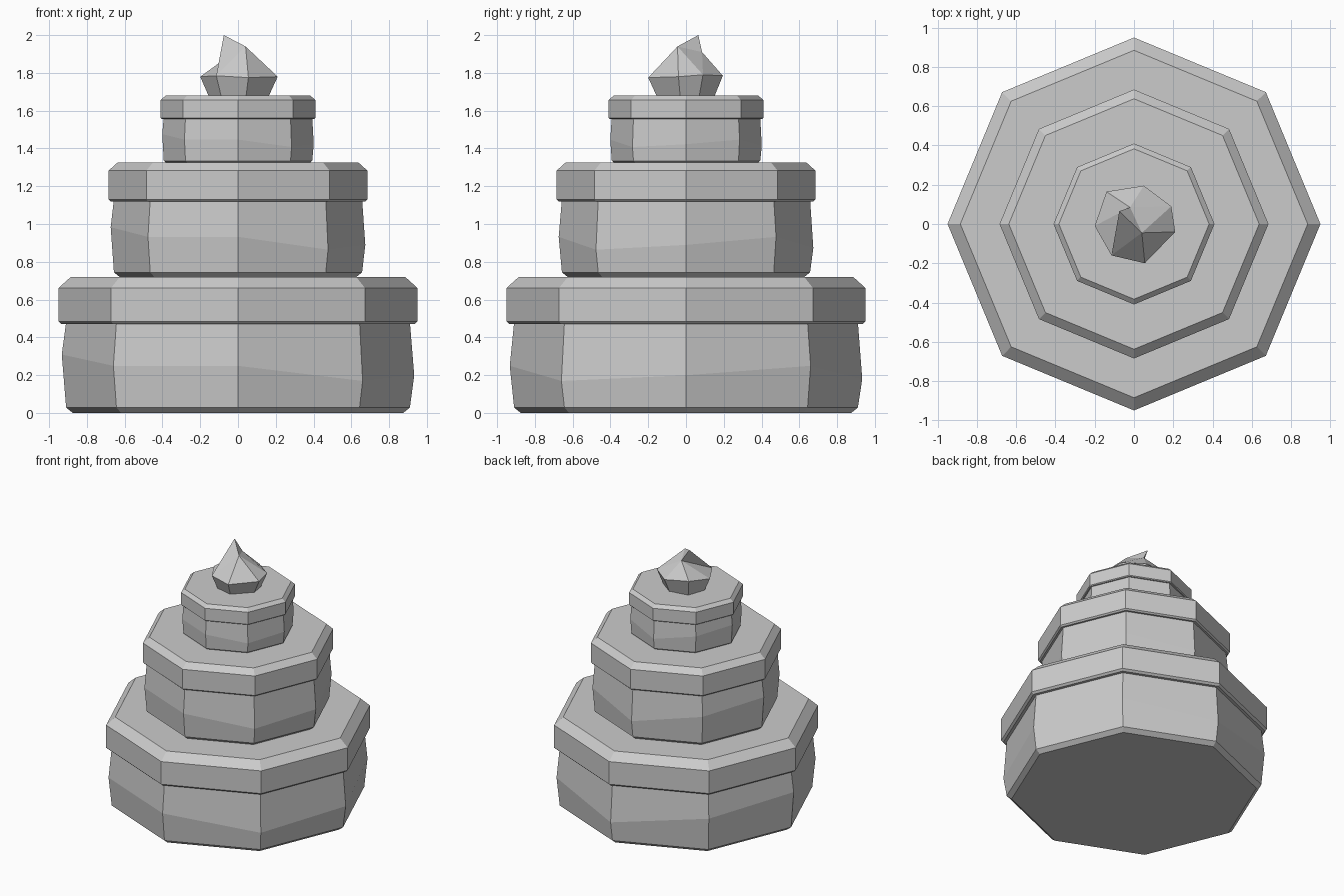
import bpy
import bmesh
from math import cos, sin, tau

default = bpy.data.objects.get("Cube")
if default:
    bpy.data.objects.remove(default, do_unlink=True)

stone = bpy.data.materials.new("plain_grey")
stone.use_nodes = True
GREY = (0.6, 0.6, 0.6, 1)
stone.diffuse_color = GREY
stone.node_tree.nodes["Principled BSDF"].inputs["Base Color"].default_value = GREY

SIDES = 8
# Uneven height of the bulge around each tier body
WOBBLE = [-0.05, 0.0, -0.07, 0.03, 0.06, 0.0, 0.0, -0.08]


def finish(name, bm):
    """Turn a bmesh into a flat shaded object."""
    bmesh.ops.recalc_face_normals(bm, faces=bm.faces)
    mesh = bpy.data.meshes.new(name)
    bm.to_mesh(mesh)
    bm.free()
    mesh.materials.append(stone)
    obj = bpy.data.objects.new(name, mesh)
    bpy.context.collection.objects.link(obj)
    return obj


def bridge(bm, low, high):
    n = len(low)
    for i in range(n):
        j = (i + 1) % n
        bm.faces.new((low[i], low[j], high[j], high[i]))


def octagon_stack(name, profile, wobble_row=None, wobble_scale=1.0):
    """Loft octagons along a list of (radius, height)."""
    bm = bmesh.new()
    rings = []
    for row, (r, z) in enumerate(profile):
        ring = []
        for i in range(SIDES):
            a = tau * i / SIDES
            dz = WOBBLE[i] * wobble_scale if row == wobble_row else 0
            ring.append(bm.verts.new((r * cos(a), r * sin(a), z + dz)))
        rings.append(ring)
    for low, high in zip(rings, rings[1:]):
        bridge(bm, low, high)
    bm.faces.new(rings[0][::-1])
    bm.faces.new(rings[-1])
    return finish(name, bm)


def tier(name, z0, z_lid, z1, body_r, lid_r, chamfer, foot, bulge):
    """A bulging body with a wider, chamfered lid."""
    middle = z0 + (z_lid - z0) * 0.53
    octagon_stack(name + "_body", [
        (body_r - foot, z0), (body_r, z0 + foot * 0.8),
        (body_r + bulge, middle), (body_r, z_lid + 0.01)],
        wobble_row=2, wobble_scale=(z_lid - z0) / 0.47)
    octagon_stack(name + "_lid", [
        (lid_r - chamfer * 0.25, z_lid), (lid_r, z_lid + chamfer * 0.22),
        (lid_r, z1 - chamfer * 0.9), (lid_r - chamfer, z1)])


tier("lower_tier", 0.0, 0.47, 0.72, 0.91, 0.95, 0.065, 0.035, 0.023)
tier("middle_tier", 0.72, 1.12, 1.325, 0.657, 0.685, 0.047, 0.03, 0.017)
tier("upper_tier", 1.325, 1.555, 1.68, 0.393, 0.41, 0.027, 0.012, 0.008)

# Faceted swirl on top, with its tip leaning over
bm = bmesh.new()
rim = [bm.verts.new(p) for p in (
    (-0.2, -0.01, 1.78), (-0.115, -0.16, 1.785), (0.055, -0.2, 1.775),
    (0.21, -0.04, 1.78), (0.19, 0.09, 1.79), (0.05, 0.195, 1.785),
    (-0.14, 0.165, 1.81))]
base = [bm.verts.new((v.co.x * 0.76, v.co.y * 0.76, 1.67)) for v in rim]
bridge(bm, base, rim)
bm.faces.new(base[::-1])
tip = bm.verts.new((-0.075, 0.065, 2.0))
shoulder = bm.verts.new((0.04, -0.045, 1.94))
hollow = bm.verts.new((-0.02, 0.085, 1.91))
west, southwest, south, east, northeast, north, northwest = rim
for face in (
        (west, southwest, hollow), (southwest, tip, hollow),
        (southwest, shoulder, tip), (southwest, south, shoulder),
        (south, east, shoulder), (east, northeast, shoulder),
        (northeast, hollow, shoulder), (northeast, north, hollow),
        (north, northwest, hollow), (northwest, west, hollow),
        (tip, shoulder, hollow)):
    bm.faces.new(face)
finish("swirl_topper", bm)
